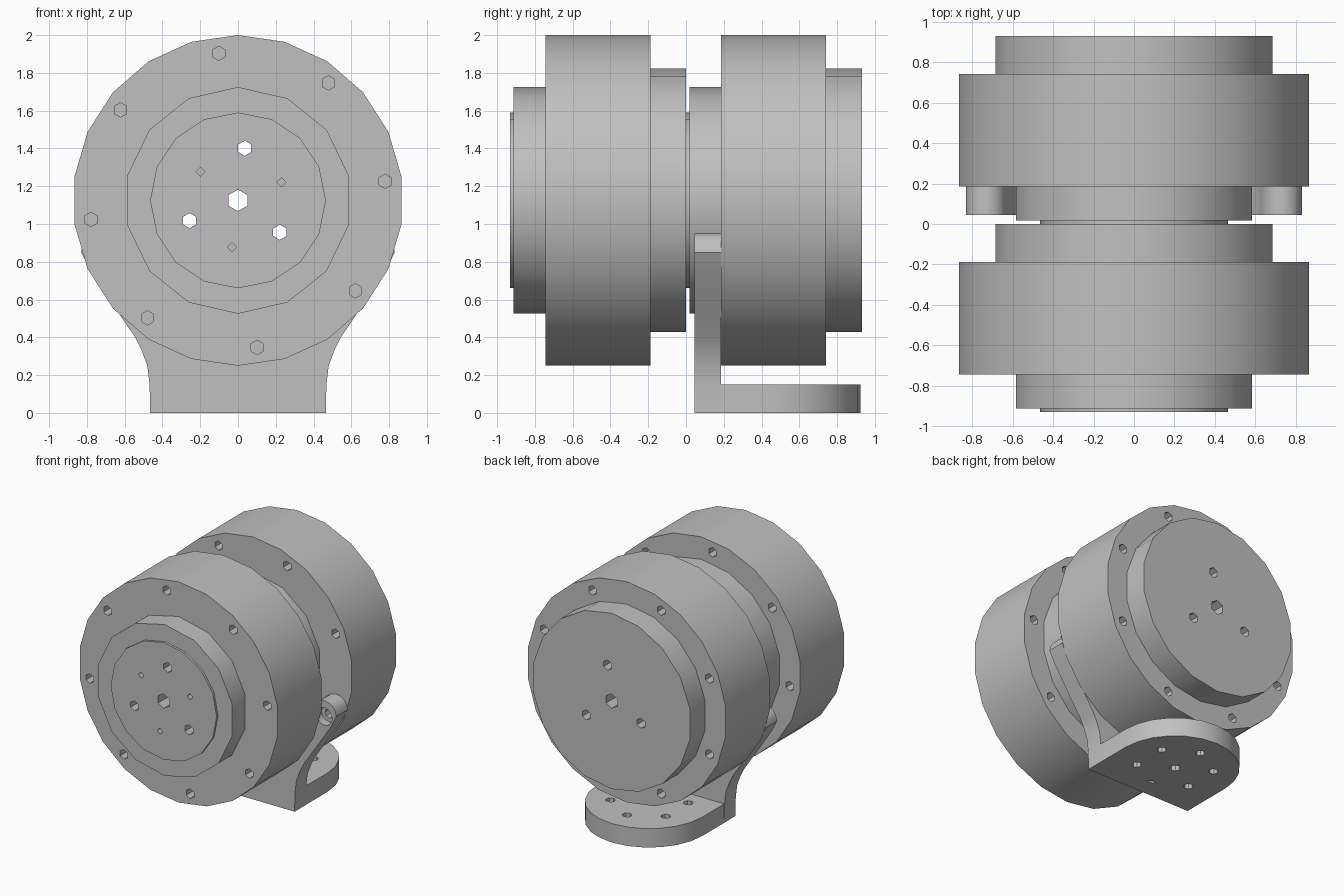
import bpy, bmesh
from math import sin, cos, pi, radians

cube = bpy.data.objects.get("Cube")
if cube:
    bpy.data.objects.remove(cube, do_unlink=True)

AXIS_Z = 1.125

grey = bpy.data.materials.new("plain grey")
grey.use_nodes = True
COLOUR = (0.53, 0.53, 0.53, 1)
grey.diffuse_color = COLOUR
grey.node_tree.nodes["Principled BSDF"].inputs["Base Color"].default_value = COLOUR


def ring(cx, cz, r, n):
    """Regular polygon with one corner straight up."""
    return [(cx + r * sin(2 * pi * i / n), cz + r * cos(2 * pi * i / n)) for i in range(n)]


def polar(r, degrees):
    a = radians(degrees)
    return r * cos(a), AXIS_Z + r * sin(a)


def extrude(name, outlines, start, end, upright=True):
    """Extrude flat outlines along y (upright) or along z."""
    bm = bmesh.new()
    for outline in outlines:
        loops = []
        for d in (start, end):
            loops.append([bm.verts.new((a, d, b) if upright else (a, b, d)) for a, b in outline])
        bm.faces.new(loops[0])
        bm.faces.new(loops[1][::-1])
        n = len(outline)
        for i in range(n):
            j = (i + 1) % n
            bm.faces.new((loops[0][i], loops[1][i], loops[1][j], loops[0][j]))
    bmesh.ops.recalc_face_normals(bm, faces=bm.faces)
    mesh = bpy.data.meshes.new(name)
    bm.to_mesh(mesh)
    bm.free()
    mesh.materials.append(grey)
    obj = bpy.data.objects.new(name, mesh)
    bpy.context.collection.objects.link(obj)
    return obj


def drill(obj, outlines, start, end, upright=True):
    """Cut holes and bake the result."""
    cutter = extrude("hole_cutter", outlines, start, end, upright)
    cutter.hide_render = True
    mod = obj.modifiers.new("holes", 'BOOLEAN')
    mod.operation = 'DIFFERENCE'
    mod.solver = 'EXACT'
    mod.object = cutter
    graph = bpy.context.evaluated_depsgraph_get()
    baked = bpy.data.meshes.new_from_object(obj.evaluated_get(graph))
    obj.modifiers.clear()
    obj.data = baked
    bpy.data.objects.remove(cutter, do_unlink=True)


def finish(obj):
    bpy.ops.object.select_all(action='DESELECT')
    obj.select_set(True)
    bpy.context.view_layer.objects.active = obj
    bpy.ops.object.shade_smooth_by_angle(angle=radians(32))


# Holes shared by every motor section: shaft bore and three screws
core_holes = [ring(0, AXIS_Z, 0.057, 6)]
core_holes += [ring(*polar(0.278, 82.7 + 120 * i), 0.04, 6) for i in range(3)]
pin_holes = [ring(*polar(0.25, 22.5 + 120 * i), 0.024, 4) for i in range(3)]

# Section name, radius, sides, start and end measured from the motor's front
SECTIONS = [
    ("output_disc", 0.465, 16, 0.0, 0.018),
    ("front_step", 0.6, 14, 0.018, 0.186),
    ("main_body", 0.875, 22, 0.186, 0.742),
    ("rear_step", 0.697, 18, 0.742, 0.931),
]


def motor(prefix, y, rim_angle):
    rim_holes = [ring(*polar(0.785, rim_angle + 45 * i), 0.038, 6) for i in range(8)]
    for part, r, n, a, b in SECTIONS:
        obj = extrude(f"{prefix}_{part}", [ring(0, AXIS_Z, r, n)], y + a, y + b)
        holes = core_holes + (rim_holes if part == "main_body" else [])
        drill(obj, holes, y + a - 0.05, y + b + 0.05)
        if part in ("output_disc", "front_step"):
            drill(obj, pin_holes, y - 0.05, y + 0.12)
        finish(obj)


motor("front_motor", -0.931, 7.4)
motor("rear_motor", 0.0, 22.5)

# Bracket plate: flared sides, rounded lugs and a round cradle
half = [(0.465, 0), (0.468, 0.15), (0.48, 0.25), (0.51, 0.33), (0.545, 0.4),
        (0.65, 0.555), (0.785, 0.76)]
half += [(0.73 + 0.1 * cos(pi * i / 8), 0.85 + 0.1 * sin(pi * i / 8)) for i in range(9)]
half += [polar(0.688, -30 - 7.5 * i) for i in range(8)]
outline = half + [(0, AXIS_Z - 0.688)] + [(-x, z) for x, z in reversed(half)]
plate = extrude("bracket_plate", [outline], 0.045, 0.186)
spots = [polar(0.785, -22.5 - 45 * i) for i in range(4)]
drill(plate, [ring(x, z, 0.038, 8) for x, z in spots], 0, 0.25)
drill(plate, [ring(x, z, 0.07, 12) for x, z in spots], 0, 0.11)
finish(plate)

# Bracket foot: half-round plate with a ring of screw holes
FOOT_Y = 0.458
arc = [(0.465 * cos(pi * i / 12), FOOT_Y + 0.465 * sin(pi * i / 12)) for i in range(13)]
foot = extrude("bracket_foot", [[(0.465, 0.186)] + arc + [(-0.465, 0.186)]], 0, 0.15, False)
foot_holes = [ring(0, FOOT_Y, 0.04, 8)]
foot_holes += [ring(0.28 * cos(pi * (i / 3 + 1 / 6)), FOOT_Y + 0.28 * sin(pi * (i / 3 + 1 / 6)), 0.036, 8)
               for i in range(6)]
drill(foot, foot_holes, -0.1, 0.25, False)
finish(foot)
